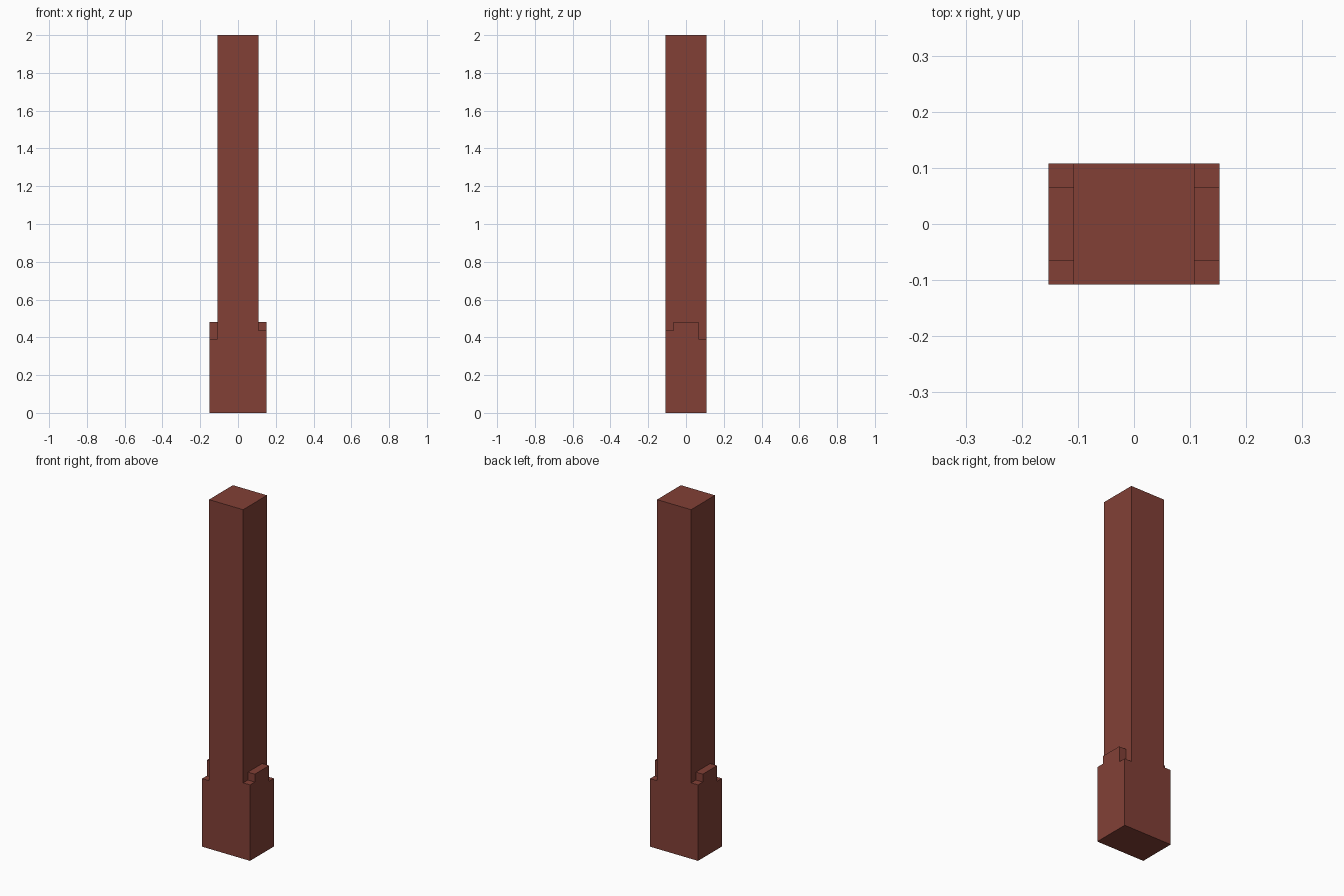
import bpy
import bmesh

cube = bpy.data.objects.get("Cube")
if cube:
    bpy.data.objects.remove(cube, do_unlink=True)

# Brick red material
color = (0.223, 0.051, 0.037, 1.0)
brick = bpy.data.materials.new("brick_red")
brick.use_nodes = True
brick.diffuse_color = color
brick.node_tree.nodes["Principled BSDF"].inputs["Base Color"].default_value = color

HALF_BASE, HALF_SHAFT, HALF_LUG = 0.152, 0.108, 0.065
LOW, MID, LUG, TOP = 0.39, 0.435, 0.48, 2.0


def height(x, y):
    """Height of the column over a plan position."""
    if abs(x) < HALF_SHAFT:
        return TOP
    if abs(y) < HALF_LUG:
        return LUG
    return LOW if x * y > 0 else MID   # opposite corners match


# Plan of the chimney, split into cells
bm = bmesh.new()
xs = (-HALF_BASE, -HALF_SHAFT, HALF_SHAFT, HALF_BASE)
ys = (-HALF_SHAFT, -HALF_LUG, HALF_LUG, HALF_SHAFT)
grid = [[bm.verts.new((x, y, 0)) for y in ys] for x in xs]
cells = [bm.faces.new((grid[i][j], grid[i + 1][j], grid[i + 1][j + 1], grid[i][j + 1]))
         for i in range(3) for j in range(3)]

# Raise the cells tier by tier: base, shoulders, lugs, shaft
level = 0.0
for tier in (LOW, MID, LUG, TOP):
    rising = [f for f in cells
              if height(*f.calc_center_median().xy) >= tier - 1e-4]
    result = bmesh.ops.extrude_face_region(bm, geom=rising)["geom"]
    verts = [g for g in result if isinstance(g, bmesh.types.BMVert)]
    bmesh.ops.translate(bm, vec=(0, 0, tier - level), verts=verts)
    if level > 0:
        bmesh.ops.delete(bm, geom=[f for f in rising if f.is_valid], context='FACES')
    cells = [g for g in result if isinstance(g, bmesh.types.BMFace)]
    level = tier

# Merge flat areas and tidy normals
bmesh.ops.recalc_face_normals(bm, faces=bm.faces[:])
bmesh.ops.dissolve_limit(bm, angle_limit=0.01, verts=bm.verts[:], edges=bm.edges[:])
bmesh.ops.recalc_face_normals(bm, faces=bm.faces[:])

mesh = bpy.data.meshes.new("chimney_column")
bm.to_mesh(mesh)
bm.free()
mesh.materials.append(brick)
column = bpy.data.objects.new("chimney_column", mesh)
bpy.context.collection.objects.link(column)
